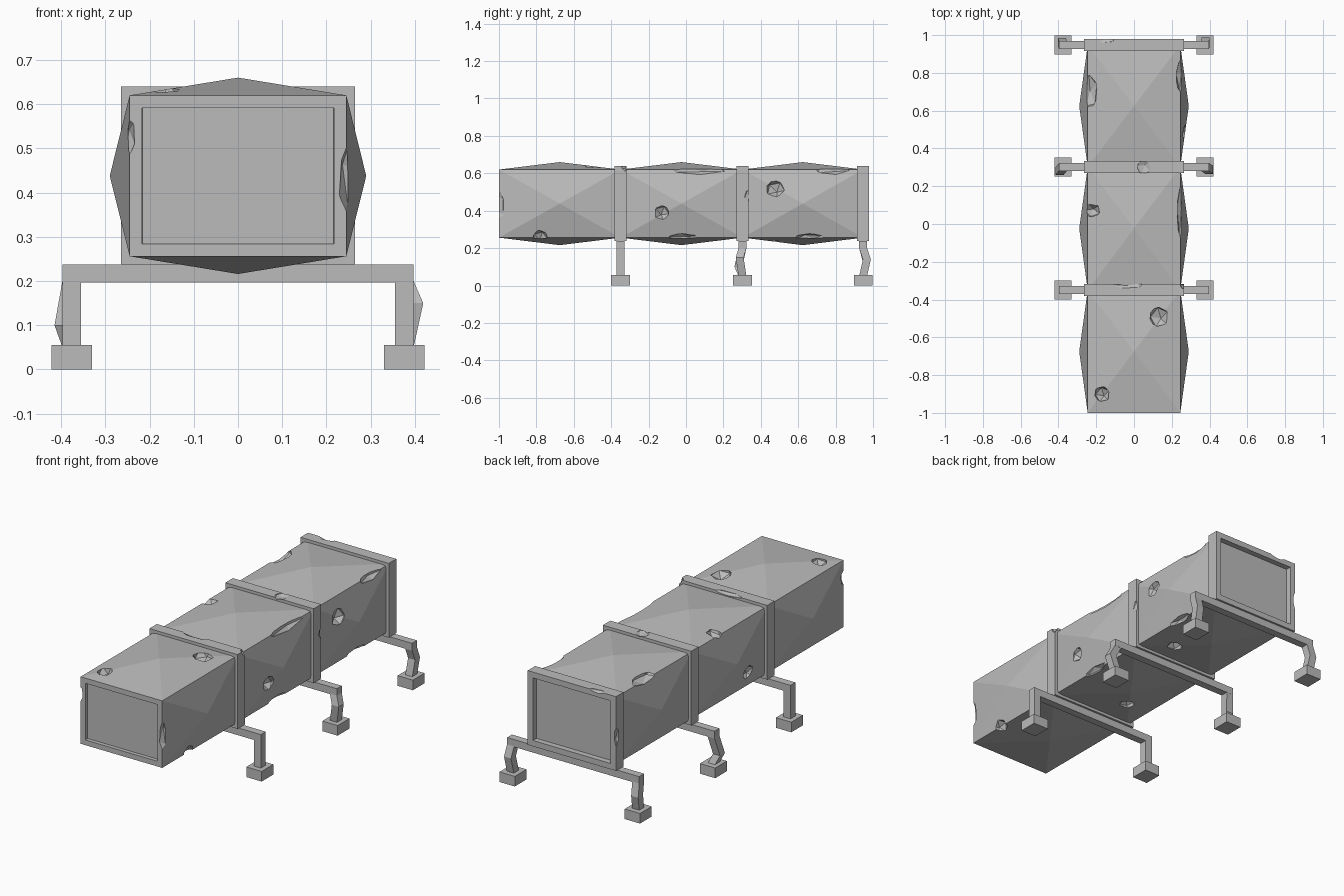
import bpy, bmesh, random
from mathutils import Vector, Matrix, Euler

random.seed(4)
if "Cube" in bpy.data.objects:
    bpy.data.objects.remove(bpy.data.objects["Cube"], do_unlink=True)

grey = bpy.data.materials.new("plain grey")
grey.use_nodes = True
grey.diffuse_color = (0.5, 0.5, 0.5, 1)
grey.node_tree.nodes["Principled BSDF"].inputs["Base Color"].default_value = (0.5, 0.5, 0.5, 1)

RINGS = {"front": -0.35, "middle": 0.302, "rear": 0.947}


def add_object(name, bm):
    bmesh.ops.recalc_face_normals(bm, faces=bm.faces)
    mesh = bpy.data.meshes.new(name)
    bm.to_mesh(mesh)
    bm.free()
    mesh.materials.append(grey)
    obj = bpy.data.objects.new(name, mesh)
    bpy.context.collection.objects.link(obj)
    return obj


def box(bm, low, high):
    low, high = Vector(low), Vector(high)
    mat = Matrix.Translation((low + high) / 2) @ Matrix.Diagonal((*(high - low), 1))
    verts = bmesh.ops.create_cube(bm, size=1, matrix=mat)["verts"]
    return list({f for v in verts for f in v.link_faces})


def recess(bm, faces, direction, rim, depth):
    # Inset the end face and push it inwards
    end = next(f for f in faces if f.normal.y * direction > 0.9)
    bmesh.ops.inset_region(bm, faces=[end], thickness=rim)
    bmesh.ops.inset_region(bm, faces=[end], thickness=0.0005)
    bmesh.ops.translate(bm, verts=end.verts, vec=(0, -direction * depth, 0))


def carve(obj, dents):
    # Knock low-poly dents out of a part; each dent is (centre, radii)
    for centre, radii in dents:
        bm = bmesh.new()
        bmesh.ops.create_icosphere(bm, subdivisions=1, radius=1)
        turn = Euler([random.uniform(-0.3, 0.3) for _ in range(3)]).to_matrix().to_4x4()
        bm.transform(Matrix.Translation(centre) @ Matrix.Diagonal((*radii, 1)) @ turn)
        cutter = add_object("dent_cutter", bm)
        cutter.hide_render = True
        mod = obj.modifiers.new("dent", "BOOLEAN")
        mod.operation, mod.solver, mod.object = "DIFFERENCE", "EXACT", cutter
        bpy.context.view_layer.update()
        carved = bpy.data.meshes.new_from_object(
            obj.evaluated_get(bpy.context.evaluated_depsgraph_get()))
        obj.modifiers.clear()
        obj.data = carved
        bpy.data.objects.remove(cutter, do_unlink=True)


def body_section(name, y0, y1, dents, open_front=False):
    # Box with each long side raised to a shallow pyramid
    bm = bmesh.new()
    faces = box(bm, (-0.245, y0, 0.256), (0.245, y1, 0.62))
    bm.normal_update()
    sides = [f for f in faces if abs(f.normal.y) < 0.5]
    if open_front:
        recess(bm, faces, -1, 0.04, 0.02)
    for side in sides:
        push = side.normal * (0.045 if abs(side.normal.x) > 0.5 else 0.04)
        tip = bmesh.ops.poke(bm, faces=[side])["verts"][0]
        tip.co += push
    carve(add_object(name, bm), dents)


R = (0.045, 0.045, 0.045)
body_section("front_body", -1, RINGS["front"], [
    ((0.13, -0.49, 0.642), (0.055, 0.06, 0.045)),
    ((-0.17, -0.9, 0.63), R),
    ((0.25, -0.78, 0.255), R),
    ((0.252, -1, 0.43), (0.025, 0.03, 0.09)),
    ((-0.255, -1, 0.525), (0.025, 0.03, 0.05)),
], open_front=True)
body_section("middle_body", RINGS["front"], RINGS["middle"], [
    ((0.285, -0.13, 0.39), R),
    ((-0.275, -0.15, 0.34), R),
    ((-0.08, -0.15, 0.225), R),
    ((-0.225, 0.07, 0.635), (0.05, 0.04, 0.04)),
    ((0.25, 0.06, 0.622), (0.025, 0.16, 0.03)),
    ((0.25, -0.02, 0.255), (0.03, 0.09, 0.025)),
])
body_section("rear_body", RINGS["middle"], RINGS["rear"], [
    ((0.275, 0.475, 0.52), (0.045, 0.055, 0.05)),
    ((0.11, 0.46, 0.232), R),
    ((0.25, 0.78, 0.622), (0.03, 0.1, 0.03)),
    ((-0.235, 0.7, 0.63), (0.045, 0.1, 0.035)),
    ((0.25, 0.66, 0.255), (0.03, 0.09, 0.025)),
])

# Bands around the body, the last one closing the rear end
BAND_DENTS = {
    "front": [((-0.03, -0.32, 0.642), (0.09, 0.022, 0.015)),
              ((0.265, -0.325, 0.64), (0.022, 0.022, 0.03))],
    "middle": [((0.05, 0.3, 0.645), (0.04, 0.045, 0.018)),
               ((0.27, 0.335, 0.48), (0.015, 0.025, 0.04))],
    "rear": [((-0.15, 0.985, 0.645), (0.06, 0.03, 0.018)),
             ((0.05, 0.985, 0.59), (0.11, 0.035, 0.022)),
             ((-0.27, 0.98, 0.42), (0.018, 0.03, 0.06))],
}
for name, y in RINGS.items():
    bm = bmesh.new()
    faces = box(bm, (-0.265, y - 0.032, 0.237), (0.265, y + 0.032, 0.64))
    bm.normal_update()
    if name == "rear":
        recess(bm, faces, 1, 0.045, 0.03)
    carve(add_object(name + "_band", bm), BAND_DENTS[name])

# Knee offset (sideways, along) and height of each bent leg
KNEES = {
    ("middle", 1): (0.022, -0.015, 0.15),
    ("middle", -1): (-0.018, -0.022, 0.1),
    ("rear", 1): (0.004, 0.02, 0.14),
    ("rear", -1): (-0.006, 0.018, 0.13),
}


def leg(name, y, side):
    # Straight post, with a displaced knee loop where it is bent
    bm = bmesh.new()
    knee = KNEES.get((name, side), (0, 0, 0.12))
    levels = [(0, 0, 0.05), knee, (0, 0, 0.2)]
    loops = []
    for dx, dy, z in levels:
        loops.append([bm.verts.new((side * 0.376 + dx + sx * 0.021, y + dy + sy * 0.021, z))
                      for sx, sy in ((-1, -1), (1, -1), (1, 1), (-1, 1))])
    for low, high in zip(loops, loops[1:]):
        for i in range(4):
            j = (i + 1) % 4
            bm.faces.new((low[i], low[j], high[j], high[i]))
    bm.faces.new(loops[0])
    bm.faces.new(loops[-1])
    add_object(f"{name}_leg", bm)


# Cross beams, legs and feet under each band
for name, y in RINGS.items():
    bm = bmesh.new()
    box(bm, (-0.397, y - 0.021, 0.197), (0.397, y + 0.021, 0.237))
    add_object(name + "_beam", bm)
    for side in (-1, 1):
        leg(name, y, side)
        bm = bmesh.new()
        x = side * 0.376
        box(bm, (x - 0.046, y - 0.05, 0), (x + 0.046, y + 0.05, 0.055))
        add_object(name + "_foot", bm)
